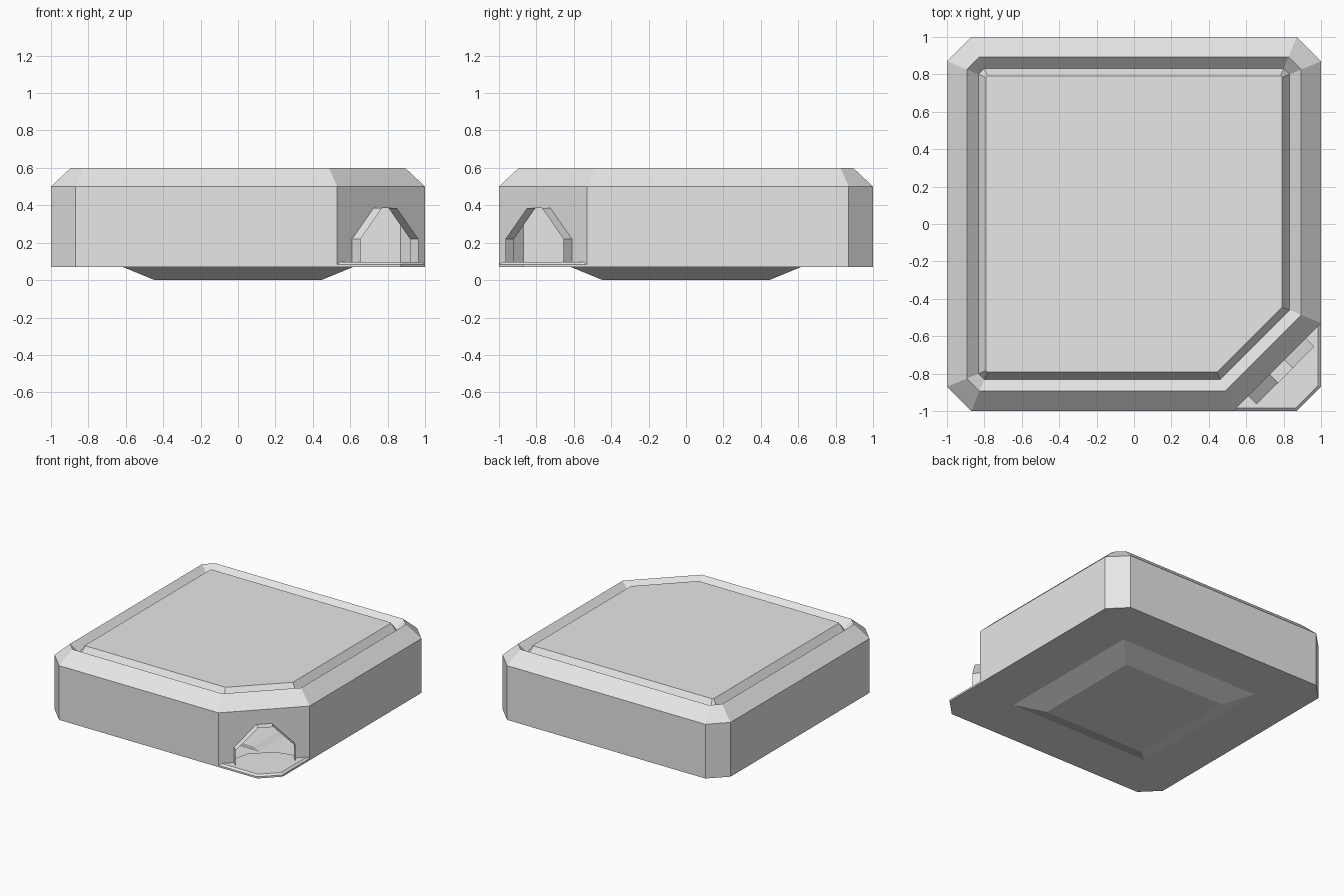
import bpy
import math

if "Cube" in bpy.data.objects:
    bpy.data.objects.remove(bpy.data.objects["Cube"])

grey = bpy.data.materials.new("plain_grey")
grey.diffuse_color = (0.8, 0.8, 0.8, 1)
grey.use_nodes = True
grey.node_tree.nodes["Principled BSDF"].inputs["Base Color"].default_value = grey.diffuse_color

FLOOR_Z = 0.07
DOOR = 0.765          # centre of the cut corner on each axis


def outline(d, z, front_right=1.53):
    """Square with cut corners, inset by d, anticlockwise from front left."""
    pts = []
    for sx, sy, k, flip in ((-1, -1, 1.87, False), (1, -1, front_right, True),
                            (1, 1, 1.87, False), (-1, 1, 1.87, True)):
        e = 1 - d
        f = k - math.sqrt(2) * d - e
        pair = [(sx * e, sy * f, z), (sx * f, sy * e, z)]
        pts += pair[::-1] if flip else pair
    return pts


def square(h, z):
    return [(-h, -h, z), (h, -h, z), (h, h, z), (-h, h, z)]


def band(a, b, skip=()):
    """Quads joining two rings of equal length."""
    n = len(a)
    return [[a[i], a[(i + 1) % n], b[(i + 1) % n], b[i]]
            for i in range(n) if i not in skip]


def make(name, polys):
    """Mesh from polygons, sharing equal corners."""
    index, faces = {}, []
    for poly in polys:
        faces.append([index.setdefault(tuple(round(c, 4) for c in p), len(index))
                      for p in poly])
    mesh = bpy.data.meshes.new(name)
    mesh.from_pydata(list(index), [], faces)
    mesh.materials.append(grey)
    mesh.validate()
    mesh.update()
    ob = bpy.data.objects.new(name, mesh)
    bpy.context.collection.objects.link(ob)


def arch(out):
    """Doorway outline on the cut corner, pushed outward by out."""
    profile = [(-0.155, FLOOR_Z), (-0.155, 0.22), (-0.04, 0.385),
               (0.04, 0.385), (0.155, 0.22), (0.155, FLOOR_Z)]
    return [(DOOR + s + out, -DOOR + s - out, z) for s, z in profile]


# Hollow walls, sloped rim and inner rim slope
low, high = outline(0, FLOOR_Z), outline(0, 0.5)
rim, groove = outline(0.106, 0.6), outline(0.168, 0.54)
walls = band(low, high, skip=(2,)) + band(high, rim) + band(rim, groove)
# Cut corner wall with an open doorway
walls.append([low[2]] + arch(0) + [low[3], high[3], high[2]])
make("outer_walls", walls)

# Raised roof panel inside the groove
panel = outline(0.208, 0.6)
make("roof_panel", band(groove, panel) + [panel])

# Floor with a sunken tapered foot
edge = outline(0, FLOOR_Z, 1.87)
foot_top, foot = square(0.615, FLOOR_Z), square(0.445, 0)
floor = band(foot, foot_top) + [foot[::-1]]
for i in range(4):
    j = (i + 1) % 4
    floor.append([foot_top[i], foot_top[j], edge[(2 * i + 2) % 8], edge[2 * i + 1]])
    floor.append([foot_top[i], edge[2 * i + 1], edge[2 * i]])
make("floor_and_foot", floor)

# Thin hood around the doorway
back, front = arch(0), arch(0.045)
make("door_hood", [[back[i], back[i + 1], front[i + 1], front[i]] for i in range(5)])

# Bevelled doorstep plate filling the cut corner
plan = [(0.53, -1), (0.87, -1), (1, -0.87), (1, -0.53), (0.74, -0.59), (0.59, -0.74)]
step_low = [(x, y, FLOOR_Z) for x, y in plan]
step_mid = [(x, y, 0.084) for x, y in plan]
step_top = [(0.78 + (x - 0.78) * 0.93, -0.78 + (y + 0.78) * 0.93, 0.097) for x, y in plan]
make("doorstep", band(step_low, step_mid) + band(step_mid, step_top) + [step_top])
